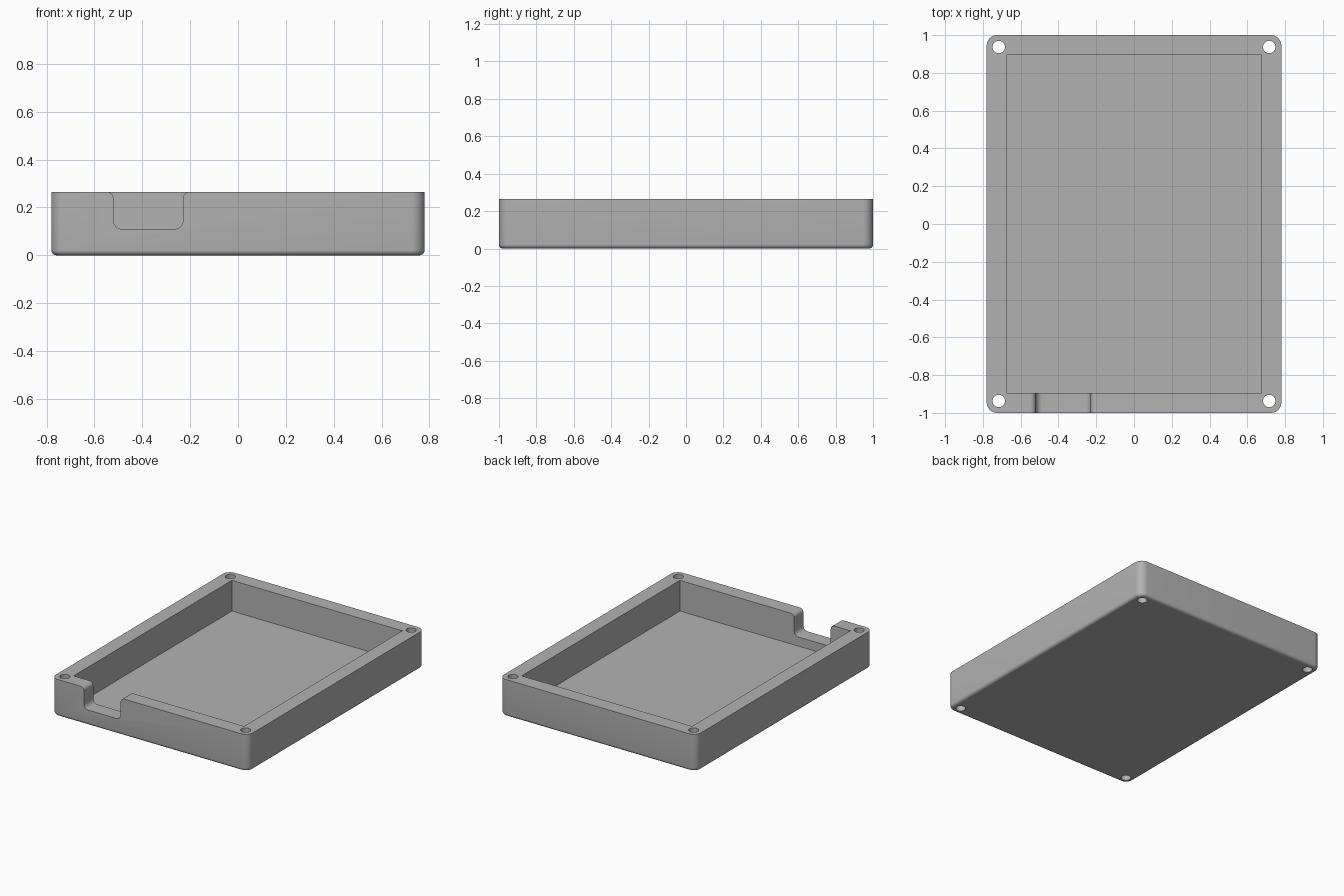
import bpy, bmesh, math
from mathutils import Matrix

if "Cube" in bpy.data.objects:
    bpy.data.objects.remove(bpy.data.objects["Cube"])

HALF_X, HALF_Y, HEIGHT = 0.78, 1.0, 0.265
WALL, FLOOR = 0.105, 0.045

grey = bpy.data.materials.new("grey plastic")
grey.use_nodes = True
colour = (0.45, 0.45, 0.45, 1)
grey.diffuse_color = colour
grey.node_tree.nodes["Principled BSDF"].inputs["Base Color"].default_value = colour


def make_object(name, bm):
    bmesh.ops.recalc_face_normals(bm, faces=bm.faces)
    mesh = bpy.data.meshes.new(name)
    bm.to_mesh(mesh)
    bm.free()
    mesh.materials.append(grey)
    obj = bpy.data.objects.new(name, mesh)
    bpy.context.collection.objects.link(obj)
    return obj


def box(half_x, half_y, z0, z1):
    bm = bmesh.new()
    bmesh.ops.create_cube(bm, size=1)
    bmesh.ops.transform(bm, verts=bm.verts, matrix=Matrix.Translation((0, 0, (z0 + z1) / 2))
                        @ Matrix.Diagonal((2 * half_x, 2 * half_y, z1 - z0, 1)))
    return bm


def bevel(bm, test, radius, segments):
    edges = [e for e in bm.edges if test(e.verts[0].co, e.verts[1].co)]
    bmesh.ops.bevel(bm, geom=edges, offset=radius, segments=segments,
                    profile=0.5, affect='EDGES')


def arc(cx, cz, r, start, end, steps=8):
    angles = [math.radians(start + (end - start) * i / steps) for i in range(steps + 1)]
    return [(cx + r * math.cos(a), cz + r * math.sin(a)) for a in angles]


def cut(target, cutter):
    cutter.hide_render = True
    mod = target.modifiers.new("cut", 'BOOLEAN')
    mod.operation, mod.solver, mod.object = 'DIFFERENCE', 'EXACT', cutter
    bpy.ops.object.select_all(action='DESELECT')
    target.select_set(True)
    bpy.context.view_layer.objects.active = target
    bpy.ops.object.modifier_apply(modifier=mod.name)
    bpy.data.objects.remove(cutter)


# Outer shell: rounded upright corners, then a rounded bottom rim
bm = box(HALF_X, HALF_Y, 0, HEIGHT)
bevel(bm, lambda a, b: abs(a.z - b.z) > 0.1, 0.055, 10)
bevel(bm, lambda a, b: max(a.z, b.z) < 0.001, 0.022, 5)
tray = make_object("enclosure_tray", bm)

# Main cavity
cut(tray, make_object("cavity_cutter", box(HALF_X - WALL, HALF_Y - WALL, FLOOR, HEIGHT + 0.2)))

# Screw holes through all four corners
bm = bmesh.new()
for sx in (-1, 1):
    for sy in (-1, 1):
        bmesh.ops.create_cone(bm, cap_ends=True, segments=32, radius1=0.033, radius2=0.033,
                              depth=1, matrix=Matrix.Translation((sx * 0.716, sy * 0.937, 0.1)))
cut(tray, make_object("hole_cutter", bm))

# Cable notch in the front wall, rounded below and flared at the rim
x0, x1, bottom, r, flare = -0.52, -0.23, 0.11, 0.035, 0.028
profile = arc(x0 - flare, HEIGHT - flare, flare, 90, 0)
profile += arc(x0 + r, bottom + r, r, 180, 270)
profile += arc(x1 - r, bottom + r, r, 270, 360)
profile += arc(x1 + flare, HEIGHT - flare, flare, 180, 90)
profile += [(x1 + flare, HEIGHT + 0.1), (x0 - flare, HEIGHT + 0.1)]
bm = bmesh.new()
face = bm.faces.new([bm.verts.new((x, -HALF_Y - 0.1, z)) for x, z in profile])
extruded = bmesh.ops.extrude_face_region(bm, geom=[face])["geom"]
bmesh.ops.translate(bm, vec=(0, WALL + 0.15, 0),
                    verts=[v for v in extruded if isinstance(v, bmesh.types.BMVert)])
cut(tray, make_object("notch_cutter", bm))

# Smooth fillets with crisp rims
bpy.ops.object.select_all(action='DESELECT')
tray.select_set(True)
bpy.context.view_layer.objects.active = tray
bpy.ops.object.shade_smooth_by_angle(angle=math.radians(30))
